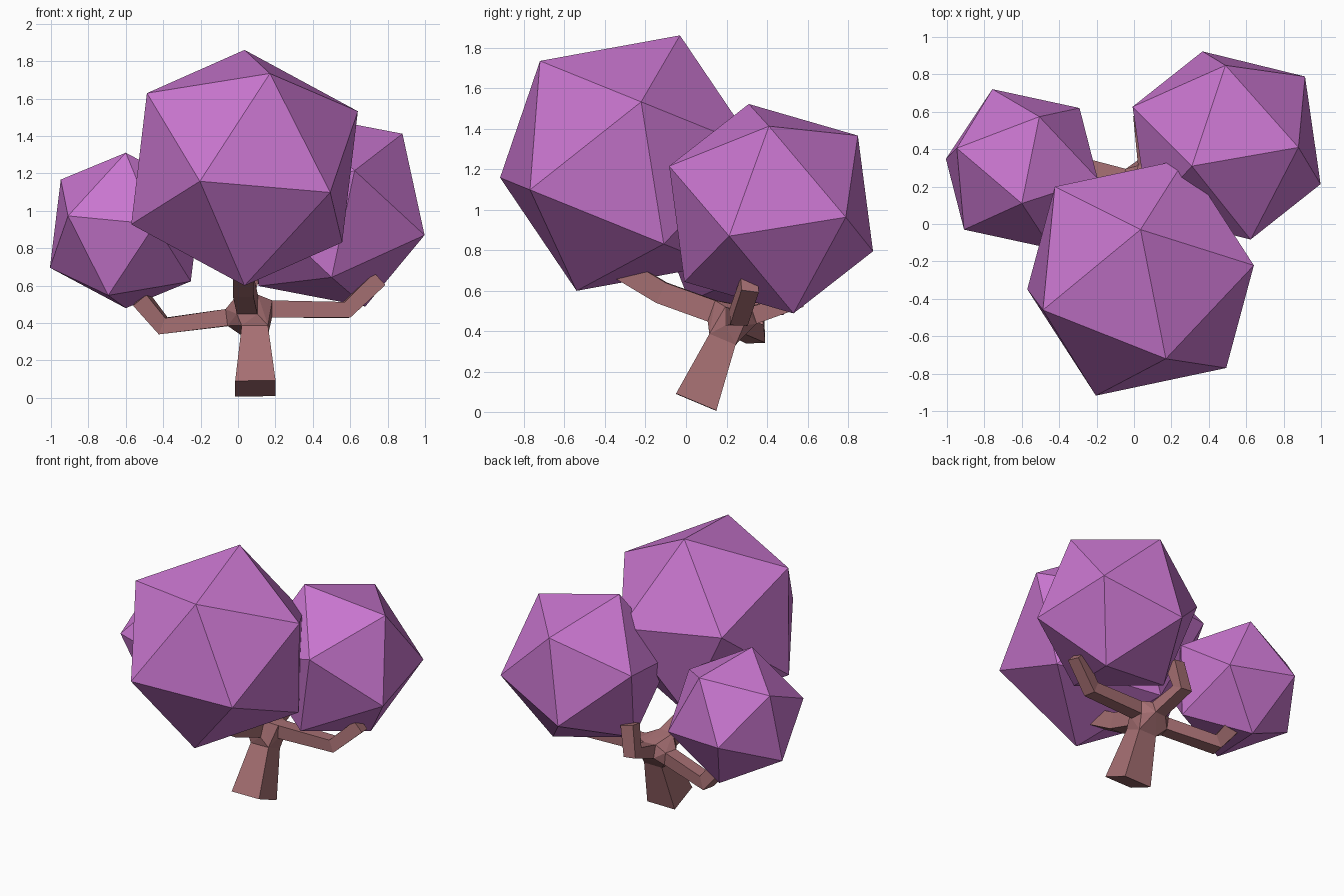
import bpy, bmesh, math
from mathutils import Vector

if "Cube" in bpy.data.objects:
    bpy.data.objects.remove(bpy.data.objects["Cube"])


def material(name, rgb):
    m = bpy.data.materials.new(name)
    m.diffuse_color = (*rgb, 1)
    m.use_nodes = True
    m.node_tree.nodes["Principled BSDF"].inputs["Base Color"].default_value = m.diffuse_color
    return m


leaf = material("leaf", (0.58, 0.18, 0.62))
bark = material("bark", (0.38, 0.16, 0.17))


def finish(name, bm, mat):
    bmesh.ops.recalc_face_normals(bm, faces=bm.faces)
    me = bpy.data.meshes.new(name)
    bm.to_mesh(me)
    bm.free()
    me.materials.append(mat)
    ob = bpy.data.objects.new(name, me)
    bpy.context.collection.objects.link(ob)


def hull(name, pts, mat):
    bm = bmesh.new()
    for p in pts:
        bm.verts.new(p)
    res = bmesh.ops.convex_hull(bm, input=bm.verts)
    inner = [v for v in res["geom_interior"] if isinstance(v, bmesh.types.BMVert)]
    bmesh.ops.delete(bm, geom=inner, context='VERTS')
    finish(name, bm, mat)


def foliage(name, center, radius, top, neighbour):
    """Icosahedron aimed by one corner direction and one adjacent corner."""
    c = Vector(center)
    u = Vector(top).normalized()
    n = Vector(neighbour)
    v = (n - u * n.dot(u)).normalized()
    w = u.cross(v)
    h = 1 / math.sqrt(5)
    dirs = [u] + [u * h + (v * math.cos(a) + w * math.sin(a)) * 2 * h
                  for a in (math.tau * k / 5 for k in range(5))]
    hull(name, [c + d * s * radius for d in dirs for s in (1, -1)], leaf)


def limb(name, path):
    """Square tube along (point, half size) stations; returns the first ring."""
    pts = [Vector(p) for p, _ in path]
    bm = bmesh.new()
    rings = []
    for i, (_, r) in enumerate(path):
        dirs = [(pts[j + 1] - pts[j]).normalized()
                for j in (i - 1, i) if 0 <= j < len(pts) - 1]
        t = sum(dirs, Vector()).normalized()
        flat = pts[1] - pts[0]
        side = Vector((1, 0, 0)) if name == "trunk" else flat.cross(Vector((0, 0, 1)))
        side = (side - t * side.dot(t)).normalized()
        up = side.cross(t)
        rings.append([bm.verts.new(pts[i] + side * a * r + up * b * r)
                      for a, b in ((1, 1), (-1, 1), (-1, -1), (1, -1))])
    first = [v.co.copy() for v in rings[0]]
    for a, b in zip(rings, rings[1:]):
        for k in range(4):
            bm.faces.new((a[k], a[k - 1], b[k - 1], b[k]))
    bm.faces.new(rings[-1])
    finish(name, bm, bark)
    return first


# Foliage clumps
foliage("foliage_front", (0.035, -0.285, 1.23), 0.68, (0, 0.255, 0.63), (0.135, -0.435, 0.5))
foliage("foliage_right", (0.495, 0.42, 1.005), 0.56, (-0.185, -0.11, 0.515), (0.125, -0.5, 0.215))
foliage("foliage_left", (-0.60, 0.295, 0.895), 0.455, (0, -0.185, 0.415), (-0.31, -0.325, 0.075))

# Leaning trunk and bent branches, each running outward from the hub
limbs = {
    "trunk": [((0.09, 0.18, 0.36), 0.07), ((0.093, 0.05, 0.05), 0.108)],
    "branch_left": [((-0.05, 0.25, 0.43), 0.045), ((-0.40, 0.34, 0.385), 0.047), ((-0.52, 0.33, 0.53), 0.047)],
    "branch_right": [((0.18, 0.24, 0.475), 0.046), ((0.58, 0.26, 0.47), 0.044), ((0.75, 0.315, 0.63), 0.044)],
    "branch_front": [((0.05, 0.13, 0.50), 0.055), ((0.03, -0.12, 0.59), 0.055), ((0.03, -0.32, 0.71), 0.055)],
    "branch_back": [((0.065, 0.33, 0.48), 0.045), ((0.045, 0.54, 0.55), 0.046), ((0.085, 0.51, 0.73), 0.046)],
}
ring_points = []
for name, path in limbs.items():
    ring_points += limb(name, path)

# Hub joining the limbs
hull("branch_hub", ring_points, bark)
